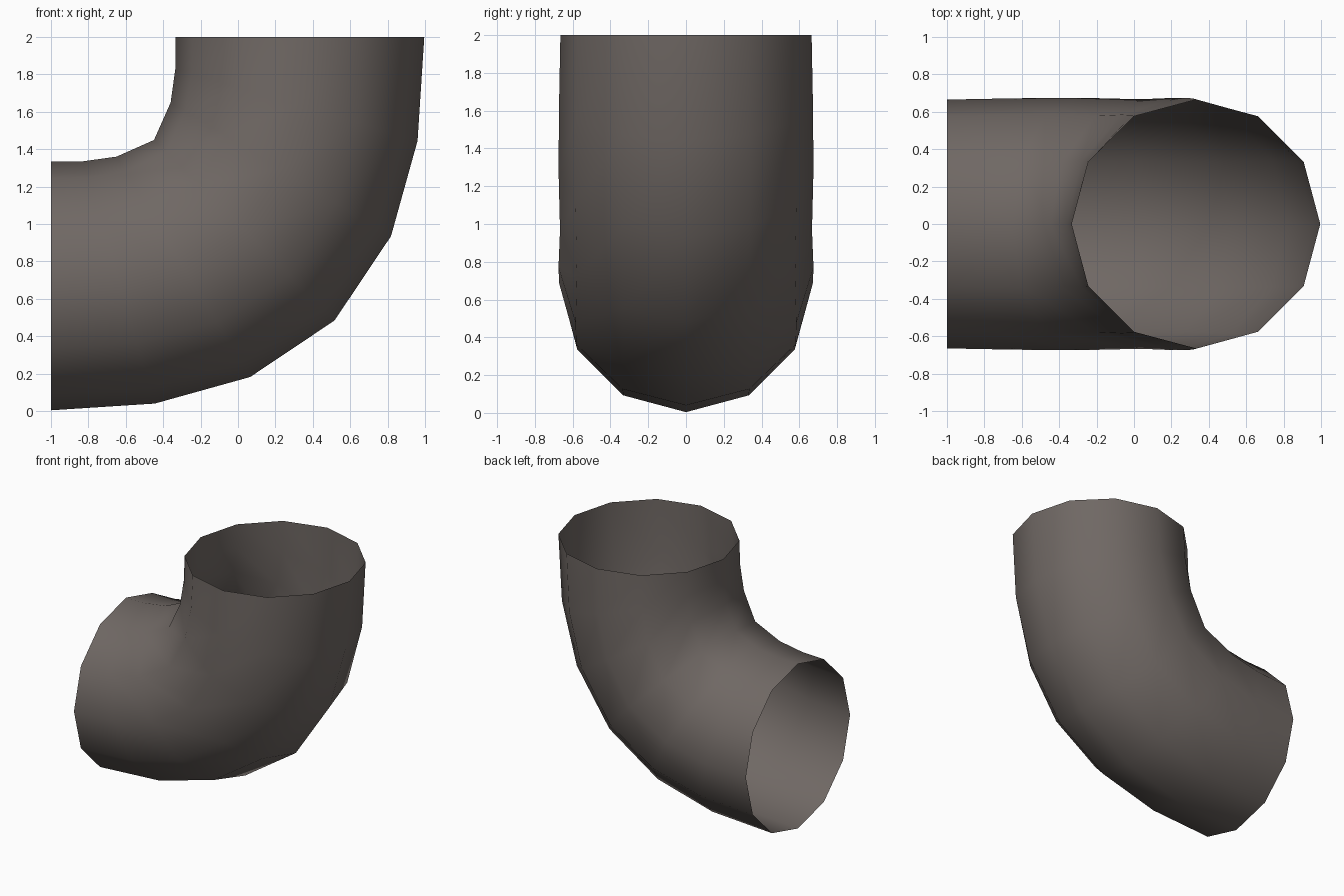
import bpy, bmesh, math
from mathutils import Vector

if "Cube" in bpy.data.objects:
    bpy.data.objects.remove(bpy.data.objects["Cube"])

SIDES = 12

# Bend profile in the x-z plane: (outer point, inner point, half width in y)
half = [
    ((-1.0, 0.004), (-1.0, 1.333), 0.665),
    ((-0.445, 0.04), (-0.83, 1.335), 0.672),
    ((0.065, 0.182), (-0.65, 1.36), 0.675),
]
middle = [((0.516, 0.484), (-0.449, 1.449), 0.667)]


def flip(p):
    # the elbow is symmetric about its diagonal
    return (1 - p[1], 1 - p[0])


stations = half + middle + [(flip(o), flip(i), w) for o, i, w in reversed(half)]

# Pipe elbow: open tube lofted through the stations
bm = bmesh.new()
rings = []
for outer, inner, width in stations:
    o, i = Vector((outer[0], 0, outer[1])), Vector((inner[0], 0, inner[1]))
    centre, arm = (o + i) / 2, (o - i) / 2
    ring = []
    for k in range(SIDES):
        a = 2 * math.pi * k / SIDES
        ring.append(bm.verts.new(centre + arm * math.cos(a) + Vector((0, width * math.sin(a), 0))))
    rings.append(ring)
for r0, r1 in zip(rings, rings[1:]):
    for k in range(SIDES):
        n = (k + 1) % SIDES
        bm.faces.new((r0[k], r1[k], r1[n], r0[n]))

# Make the outer wall face outwards
bm.normal_update()
bottom = min(bm.faces, key=lambda f: f.calc_center_median().z)
if bottom.normal.z > 0:
    bmesh.ops.reverse_faces(bm, faces=bm.faces[:])
for f in bm.faces:
    f.smooth = True

mesh = bpy.data.meshes.new("pipe_elbow")
bm.to_mesh(mesh)
bm.free()
elbow = bpy.data.objects.new("pipe_elbow", mesh)
bpy.context.collection.objects.link(elbow)

metal = bpy.data.materials.new("dark warm grey metal")
metal.diffuse_color = (0.16, 0.138, 0.127, 1)
metal.use_nodes = True
metal.node_tree.nodes["Principled BSDF"].inputs["Base Color"].default_value = metal.diffuse_color
mesh.materials.append(metal)
